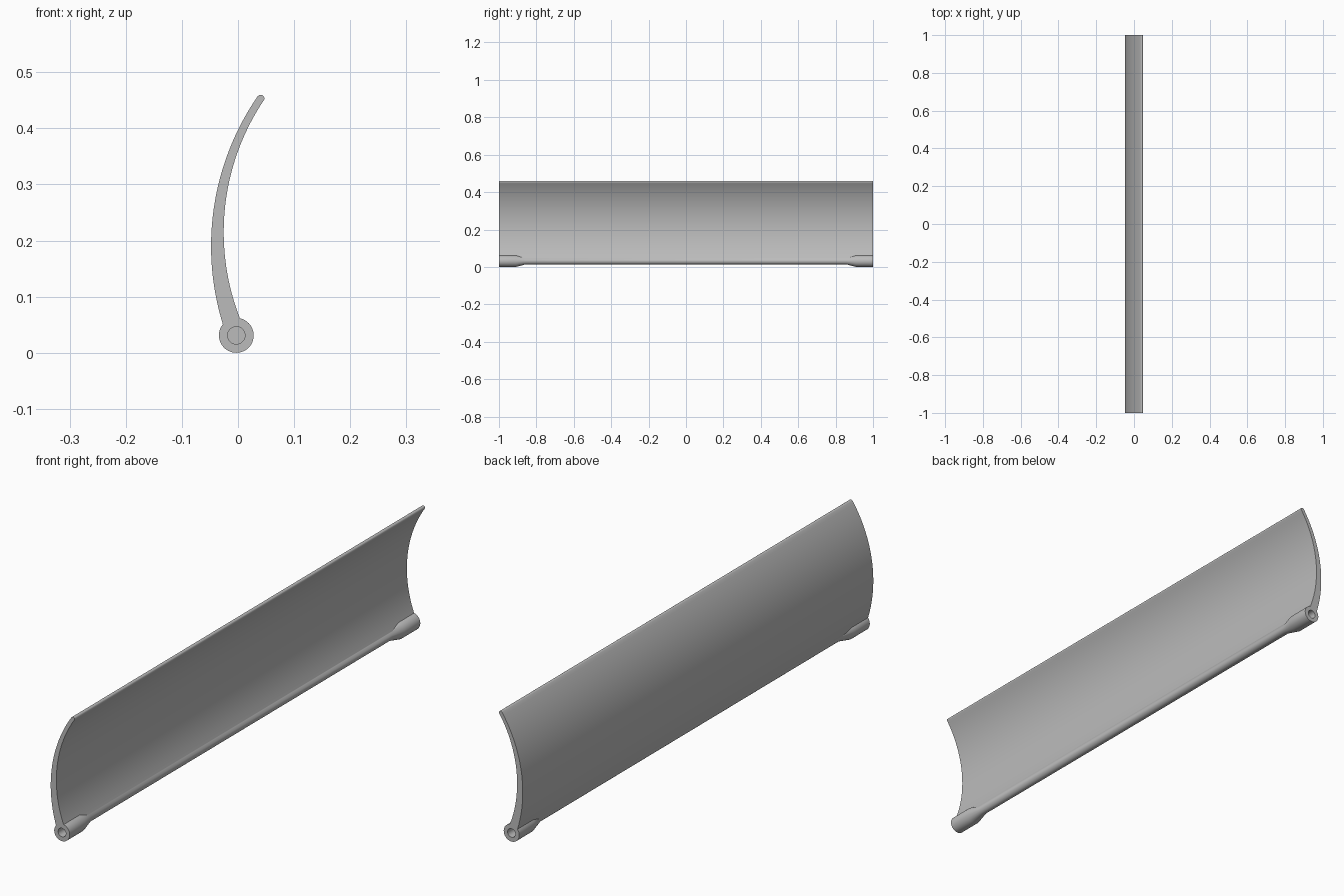
import bpy, bmesh, math
from mathutils import Vector

if "Cube" in bpy.data.objects:
    bpy.data.objects.remove(bpy.data.objects["Cube"])

grey = bpy.data.materials.new("plain_grey")
grey.diffuse_color = (0.5, 0.5, 0.5, 1)
grey.use_nodes = True
grey.node_tree.nodes["Principled BSDF"].inputs["Base Color"].default_value = grey.diffuse_color

HINGE = Vector((-0.003, 0.031))     # pivot axis (x, z)
TIP = Vector((0.041, 0.453))        # centre of the rounded upper edge
OUTER, R_OUT = Vector((0.423, 0.19)), 0.471
INNER, R_IN = Vector((0.3965, 0.215)), 0.422


def arc(centre, r0, r1, a0, a1, n):
    """Points on an arc whose radius may change from r0 to r1."""
    pts = []
    for i in range(n + 1):
        t = i / n
        a, r = a0 + (a1 - a0) * t, r0 + (r1 - r0) * t
        pts.append(centre + Vector((math.cos(a), math.sin(a))) * r)
    return pts


def angle(v):
    return math.atan2(v.y, v.x) % math.tau


def make_object(name, bm):
    bmesh.ops.recalc_face_normals(bm, faces=bm.faces)
    mesh = bpy.data.meshes.new(name)
    bm.to_mesh(mesh)
    bm.free()
    mesh.materials.append(grey)
    ob = bpy.data.objects.new(name, mesh)
    bpy.context.collection.objects.link(ob)
    return ob


def extrude_profile(name, pts, y0, y1):
    bm = bmesh.new()
    face = bm.faces.new([bm.verts.new((p.x, y0, p.y)) for p in pts])
    ext = bmesh.ops.extrude_face_region(bm, geom=[face])["geom"]
    bmesh.ops.translate(bm, vec=(0, y1 - y0, 0),
                        verts=[v for v in ext if isinstance(v, bmesh.types.BMVert)])
    return make_object(name, bm)


def turned(name, stations, sides=48):
    """Solid of revolution about the hinge axis from (y, radius) stations."""
    bm = bmesh.new()
    rings = []
    for y, r in stations:
        ring = arc(HINGE, r, r, 0, math.tau, sides)[:-1]
        rings.append([bm.verts.new((p.x, y, p.y)) for p in ring])
    for a, b in zip(rings, rings[1:]):
        for i in range(sides):
            j = (i + 1) % sides
            bm.faces.new((a[i], a[j], b[j], b[i]))
    bm.faces.new(rings[0])
    bm.faces.new(rings[-1])
    return make_object(name, bm)


def combine(target, other, operation):
    mod = target.modifiers.new(operation.lower(), 'BOOLEAN')
    mod.operation, mod.solver, mod.object = operation, 'EXACT', other
    bpy.context.view_layer.objects.active = target
    bpy.ops.object.modifier_apply(modifier=mod.name)
    bpy.data.objects.remove(other)


# Curved panel section: outer arc, rounded tip, inner arc, rounded foot
out_lo, out_hi = angle(HINGE - OUTER), angle(TIP - OUTER)
in_lo, in_hi = angle(HINGE - INNER), angle(TIP - INNER)
tip_out, tip_in = R_OUT - (TIP - OUTER).length, (TIP - INNER).length - R_IN
foot_out, foot_in = R_OUT - (HINGE - OUTER).length, (HINGE - INNER).length - R_IN
section = arc(OUTER, R_OUT, R_OUT, out_lo, out_hi, 40)
section += arc(TIP, tip_out, tip_in, out_hi, in_hi - math.pi, 10)[1:]
section += arc(INNER, R_IN, R_IN, in_hi, in_lo, 40)[1:]
section += arc(HINGE, foot_in, foot_out, in_lo - math.pi,
               out_lo - math.tau, 16)[1:-1]
panel = extrude_profile("curved_panel", section, -1, 1)

# Tapered pivot bosses with blind holes at both ends
for s in (-1, 1):
    combine(panel, turned("pivot_boss", [(s, 0.031), (s * 0.91, 0.031),
                                         (s * 0.85, 0.0155)]), 'UNION')
    combine(panel, turned("pivot_hole", [(s * 1.05, 0.0155),
                                         (s * 0.9, 0.0155)]), 'DIFFERENCE')

bpy.ops.object.select_all(action='DESELECT')
panel.select_set(True)
bpy.context.view_layer.objects.active = panel
bpy.ops.object.shade_smooth_by_angle(angle=math.radians(30))
